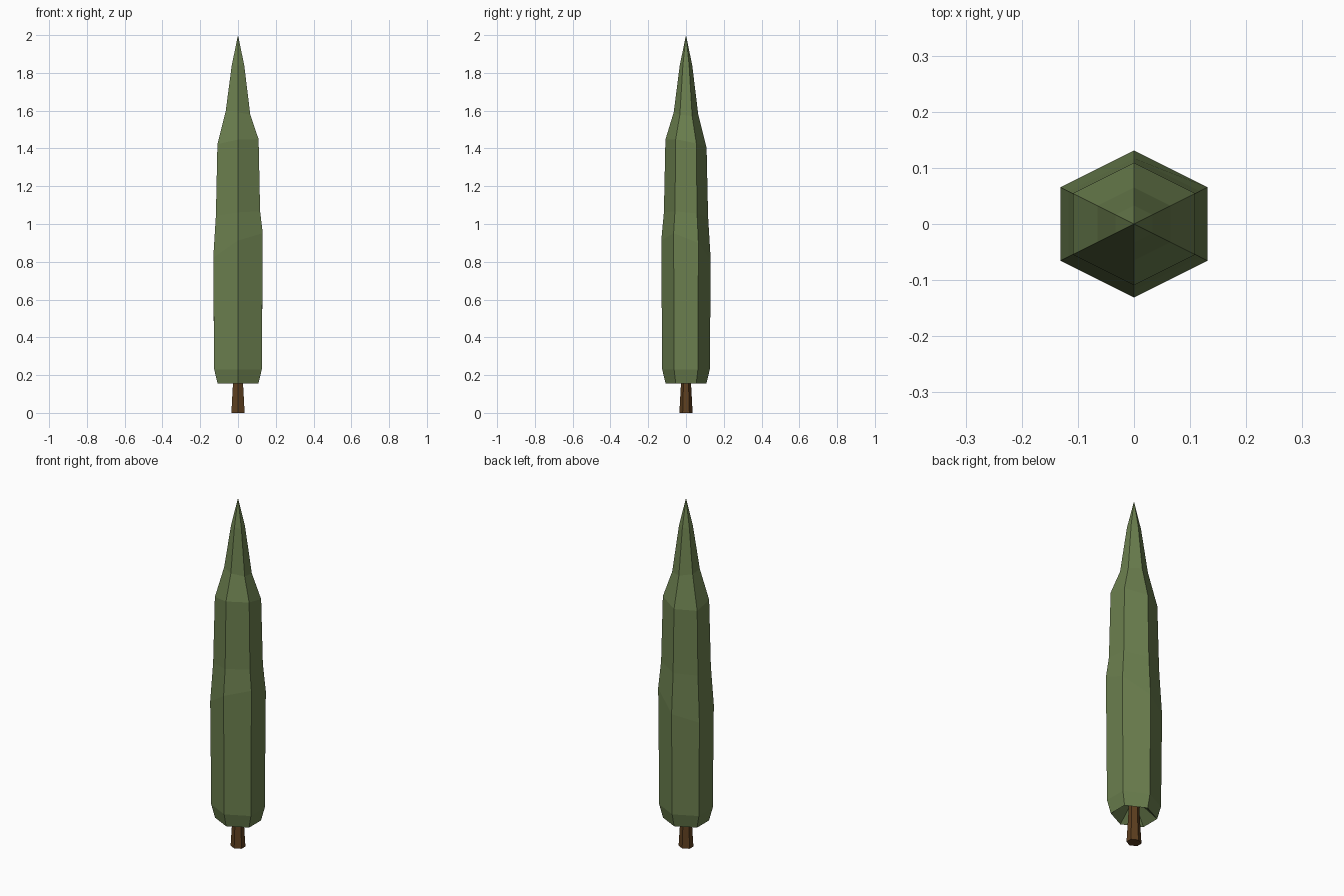
import bpy, bmesh
from math import sin, cos, pi

cube = bpy.data.objects.get("Cube")
if cube:
    bpy.data.objects.remove(cube, do_unlink=True)


def material(name, color):
    m = bpy.data.materials.new(name)
    m.use_nodes = True
    m.diffuse_color = color
    bsdf = m.node_tree.nodes["Principled BSDF"]
    bsdf.inputs["Base Color"].default_value = color
    bsdf.inputs["Roughness"].default_value = 0.9
    return m


SIDES = 6
WIDEN = 1 / cos(pi / 6)  # makes the hexagon as wide as it is deep


def loft(name, rings, mat, top=None, bottom=None):
    """Join six-sided rings (radius, height, tilt x, tilt y), ending in points or caps."""
    bm = bmesh.new()
    loops = []
    for r, z, tx, ty in rings:
        loop = []
        for i in range(SIDES):
            a = pi / 2 + i * 2 * pi / SIDES
            x, y = r * WIDEN * cos(a), r * sin(a)
            loop.append(bm.verts.new((x, y, z + tx * x + ty * y)))
        loops.append(loop)
    for low, high in zip(loops, loops[1:]):
        for i in range(SIDES):
            j = (i + 1) % SIDES
            bm.faces.new((low[i], low[j], high[j], high[i]))
    for loop, tip in ((loops[0], bottom), (loops[-1], top)):
        if tip is None:
            bm.faces.new(loop)
        else:
            v = bm.verts.new((0, 0, tip))
            for i in range(SIDES):
                bm.faces.new((loop[i], loop[(i + 1) % SIDES], v))
    bmesh.ops.recalc_face_normals(bm, faces=bm.faces)
    mesh = bpy.data.meshes.new(name)
    bm.to_mesh(mesh)
    bm.free()
    mesh.materials.append(mat)
    obj = bpy.data.objects.new(name, mesh)
    bpy.context.collection.objects.link(obj)
    return obj


green = material("leaf green", (0.147, 0.212, 0.077, 1))
brown = material("bark brown", (0.110, 0.050, 0.014, 1))

# Foliage: tall hexagonal column with a hollow underside and a pointed top
loft("foliage", [
    (0.108, 0.155, 0, 0),
    (0.126, 0.23, 0, 0),
    (0.131, 0.86, 0.5, -0.4),
    (0.117, 1.05, 0.1, -0.1),
    (0.109, 1.425, 0.12, -0.2),
    (0.065, 1.585, -0.15, -0.1),
    (0.033, 1.84, 0, 0),
], green, top=2.0, bottom=0.26)

# Trunk: tapered, running up into the foliage
loft("trunk", [(0.035, 0, 0, 0), (0.027, 0.15, 0, 0), (0.025, 0.255, 0, 0)], brown)
